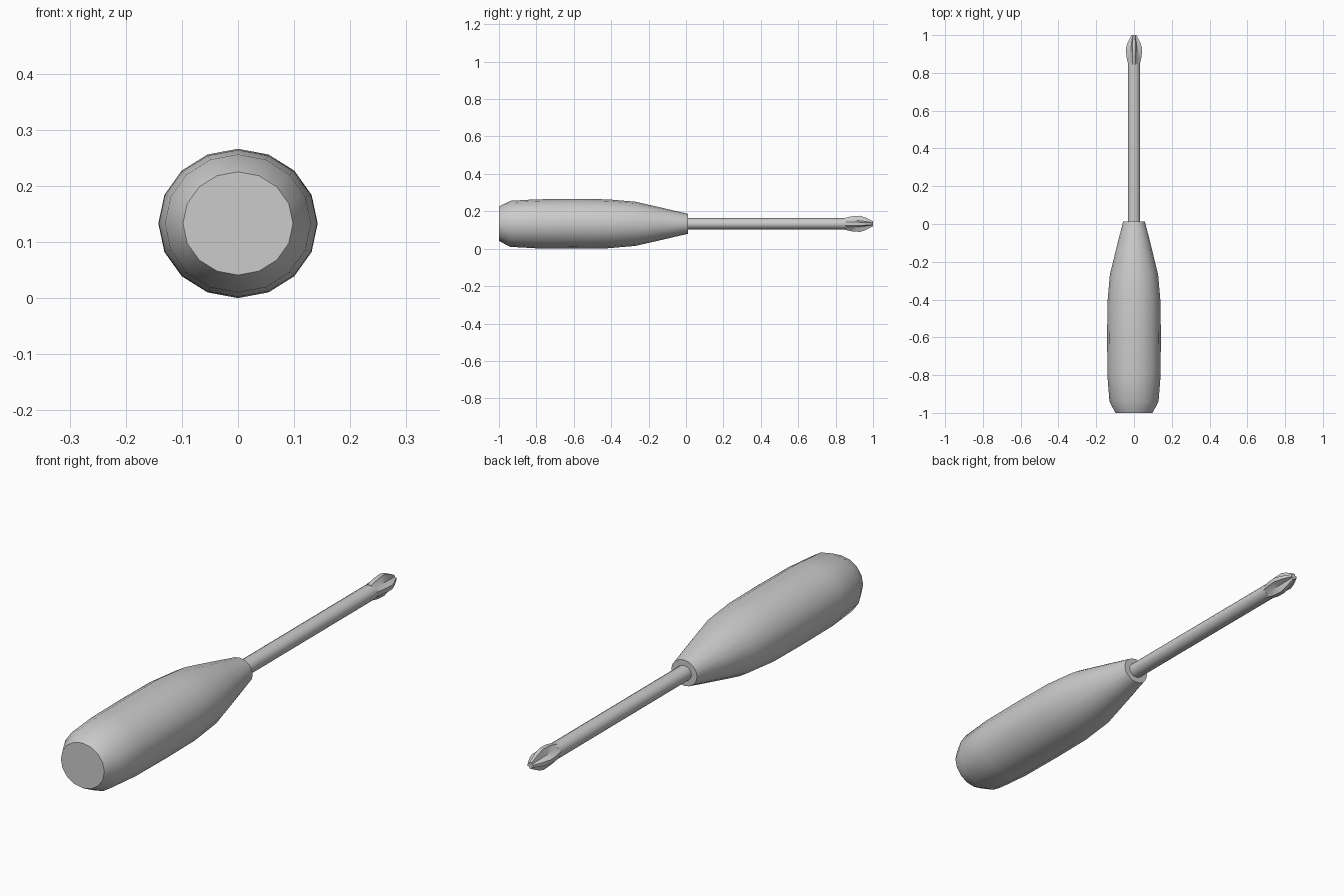
import bpy, bmesh
from math import sin, cos, pi, radians

if "Cube" in bpy.data.objects:
    bpy.data.objects.remove(bpy.data.objects["Cube"])

ZC = 0.133  # height of the tool axis


def loft(name, rings, angle=40):
    """Skin closed rings of (x, y, z) points and cap both ends."""
    bm = bmesh.new()
    loops = [[bm.verts.new(p) for p in ring] for ring in rings]
    n = len(loops[0])
    for a, b in zip(loops, loops[1:]):
        for i in range(n):
            j = (i + 1) % n
            bm.faces.new((a[i], a[j], b[j], b[i]))
    bm.faces.new(loops[0])
    bm.faces.new(loops[-1])
    bmesh.ops.recalc_face_normals(bm, faces=bm.faces)
    mesh = bpy.data.meshes.new(name)
    bm.to_mesh(mesh)
    bm.free()
    ob = bpy.data.objects.new(name, mesh)
    bpy.context.collection.objects.link(ob)
    bpy.ops.object.select_all(action='DESELECT')
    ob.select_set(True)
    bpy.context.view_layer.objects.active = ob
    bpy.ops.object.shade_smooth_by_angle(angle=radians(angle))
    return ob


def ellipse(y, rx, rz, n=16):
    return [(rx * cos(2 * pi * i / n), y, ZC + rz * sin(2 * pi * i / n))
            for i in range(n)]


def cross(y, vane, groove, half_angle):
    """Four vanes on the axes with a groove point between each pair."""
    ring = []
    for q in range(4):
        for deg, r in ((-half_angle, vane), (half_angle, vane), (45, groove)):
            a = radians(90 * q + deg)
            ring.append((r * cos(a), y, ZC + r * sin(a)))
    return ring


# Handle: slightly flattened barrel tapering to the collar
handle_profile = [(-1.0, 0.098, 0.092), (-0.94, 0.130, 0.123),
                  (-0.80, 0.141, 0.131), (-0.60, 0.142, 0.133),
                  (-0.42, 0.141, 0.131), (-0.27, 0.128, 0.118),
                  (-0.13, 0.094, 0.086), (0.012, 0.058, 0.053)]
loft("handle", [ellipse(*p) for p in handle_profile])

# Shaft
loft("shaft", [ellipse(-0.02, 0.033, 0.030), ellipse(0.855, 0.033, 0.030)])

# Cross-head tip
tip_profile = [(0.845, 0.032, 0.030, 15), (0.885, 0.041, 0.028, 13),
               (0.93, 0.044, 0.023, 11), (0.96, 0.034, 0.018, 13),
               (1.0, 0.014, 0.009, 20)]
loft("cross_tip", [cross(*p) for p in tip_profile], 30)
